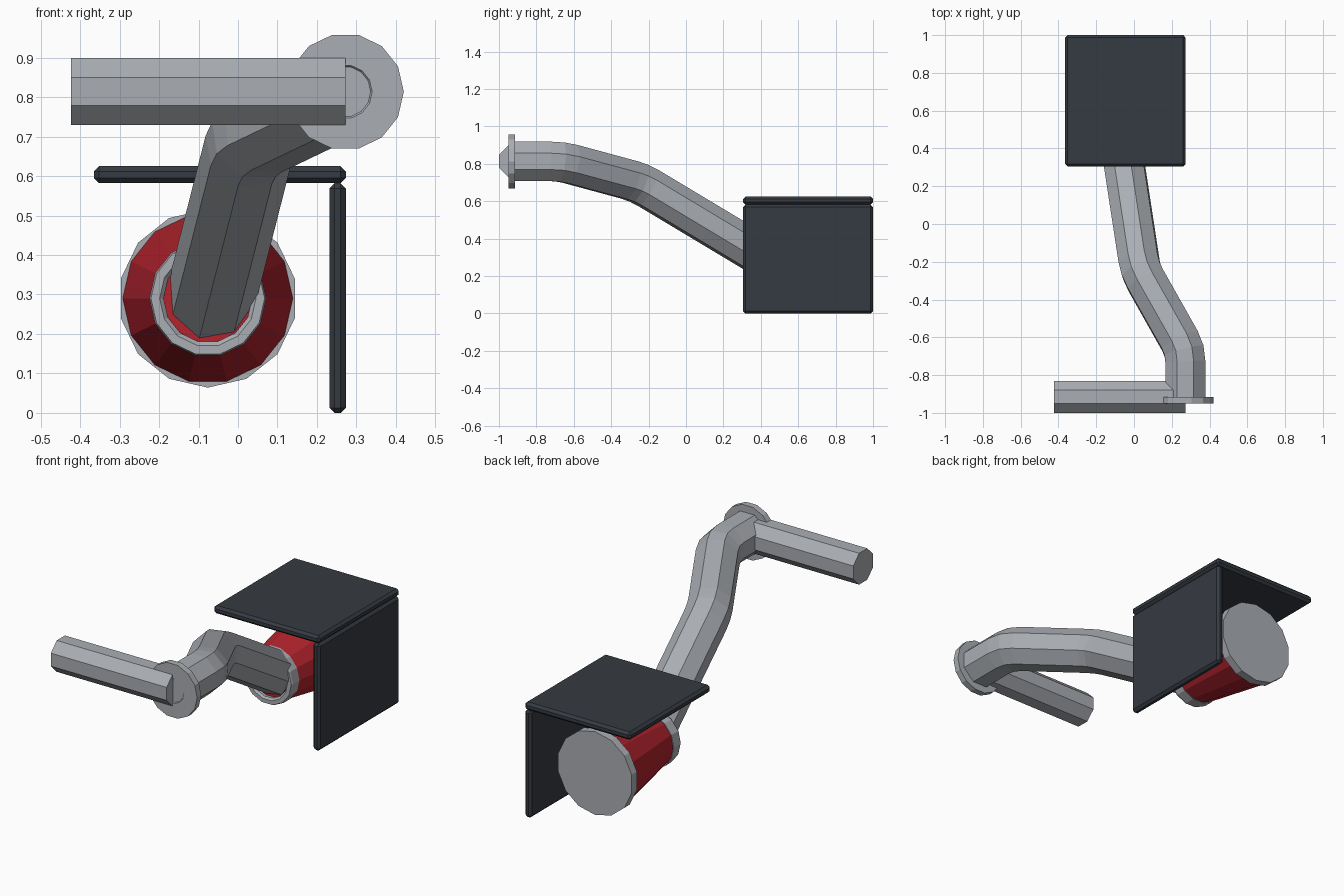
import bpy, bmesh, math
from mathutils import Vector

if "Cube" in bpy.data.objects:
    bpy.data.objects.remove(bpy.data.objects["Cube"])


def material(name, rgb):
    m = bpy.data.materials.new(name)
    m.diffuse_color = (*rgb, 1)
    m.use_nodes = True
    m.node_tree.nodes["Principled BSDF"].inputs["Base Color"].default_value = m.diffuse_color
    return m


GREY = material("steel grey", (0.40, 0.42, 0.45))
RED = material("dark red", (0.45, 0.017, 0.027))
DARK = material("charcoal", (0.036, 0.043, 0.054))


def make_object(name, bm, mat):
    bmesh.ops.recalc_face_normals(bm, faces=bm.faces)
    mesh = bpy.data.meshes.new(name)
    bm.to_mesh(mesh)
    bm.free()
    mesh.materials.append(mat)
    obj = bpy.data.objects.new(name, mesh)
    bpy.context.collection.objects.link(obj)
    return obj


def plate(name, lo, hi):
    """Box between two corners with a single-segment bevel."""
    bm = bmesh.new()
    bmesh.ops.create_cube(bm, size=1)
    for v in bm.verts:
        v.co = Vector(((lo[i] + hi[i]) / 2 + v.co[i] * (hi[i] - lo[i])) for i in range(3))
    bmesh.ops.bevel(bm, geom=bm.edges[:], offset=0.013, segments=1, affect='EDGES')
    return make_object(name, bm, DARK)


def lathe(name, centre, profile, mat, sides=14, phase=0.0):
    """Turn (radius, y) points around the y axis through centre (x, z)."""
    bm = bmesh.new()
    rings = []
    for r, y in profile:
        angles = [phase + math.tau * i / sides for i in range(sides)]
        rings.append([bm.verts.new((centre[0] + r * math.cos(a), y,
                                    centre[1] + r * math.sin(a))) for a in angles])
    skin(bm, rings)
    return make_object(name, bm, mat)


def skin(bm, rings):
    """Bridge successive rings and cap both ends."""
    n = len(rings[0])
    for a, b in zip(rings, rings[1:]):
        for i in range(n):
            j = (i + 1) % n
            bm.faces.new((a[i], a[j], b[j], b[i]))
    bm.faces.new(rings[0])
    bm.faces.new(rings[-1])


def tube(name, path, radius, mat, sides=8):
    """Sweep a polygon along a path with exact mitred joints."""
    path = [Vector(p) for p in path]
    dirs = [(b - a).normalized() for a, b in zip(path, path[1:])]
    u = dirs[0].cross(Vector((0, 0, 1))).normalized()
    w = u.cross(dirs[0])
    ring = []
    for i in range(sides):
        a = math.tau * (i + 0.5) / sides
        ring.append(path[0] + radius * (u * math.cos(a) + w * math.sin(a)))
    rings = [ring]
    for k in range(1, len(path)):
        d = dirs[k - 1]
        normal = d + dirs[min(k, len(dirs) - 1)]
        ring = [p + d * ((path[k] - p).dot(normal) / d.dot(normal)) for p in ring]
        rings.append(ring)
    bm = bmesh.new()
    skin(bm, [[bm.verts.new(p) for p in r] for r in rings])
    return make_object(name, bm, mat)


def rounded(path, cut):
    """Replace each inner corner with a short three-point bend."""
    pts = [Vector(p) for p in path]
    out = [pts[0]]
    for a, b, c in zip(pts, pts[1:], pts[2:]):
        p = b + (a - b).normalized() * cut
        q = b + (c - b).normalized() * cut
        out += [p, (p + 2 * b + q) / 4, q]
    return out + [pts[-1]]


# Guard plates
plate("top_plate", (-0.365, 0.305, 0.582), (0.273, 1.0, 0.625))
plate("side_plate", (0.232, 0.305, 0.0), (0.273, 1.0, 0.582))

# Tapered red socket with its steel rings
HUB = (-0.0765, 0.29)
HALF = math.pi / 14
lathe("socket", HUB, [(0.138, 0.385), (0.218, 0.86)], RED)
lathe("socket_end_disc", HUB, [(0.226, 0.845), (0.226, 0.89)], GREY, phase=HALF)
lathe("socket_collar", HUB, [(0.112, 0.395), (0.112, 0.37), (0.122, 0.36),
                             (0.144, 0.36), (0.148, 0.37), (0.148, 0.425)], GREY)

# Bent arm from the handle flange down into the socket
END = (0.272, 0.8135)
tube("arm", rounded([(0.272, -0.92, 0.8135), (0.272, -0.67, 0.8135),
                     (0.035, -0.25, 0.70), (-0.072, 0.45, 0.28)], 0.06), 0.114, GREY)
lathe("arm_flange", END, [(0.148, -0.915), (0.148, -0.95), (0.068, -0.95),
                          (0.064, -0.945)], GREY)

# Octagonal handle
tube("handle", [(-0.423, -0.915, 0.8145), (0.272, -0.915, 0.8145)], 0.092, GREY)
